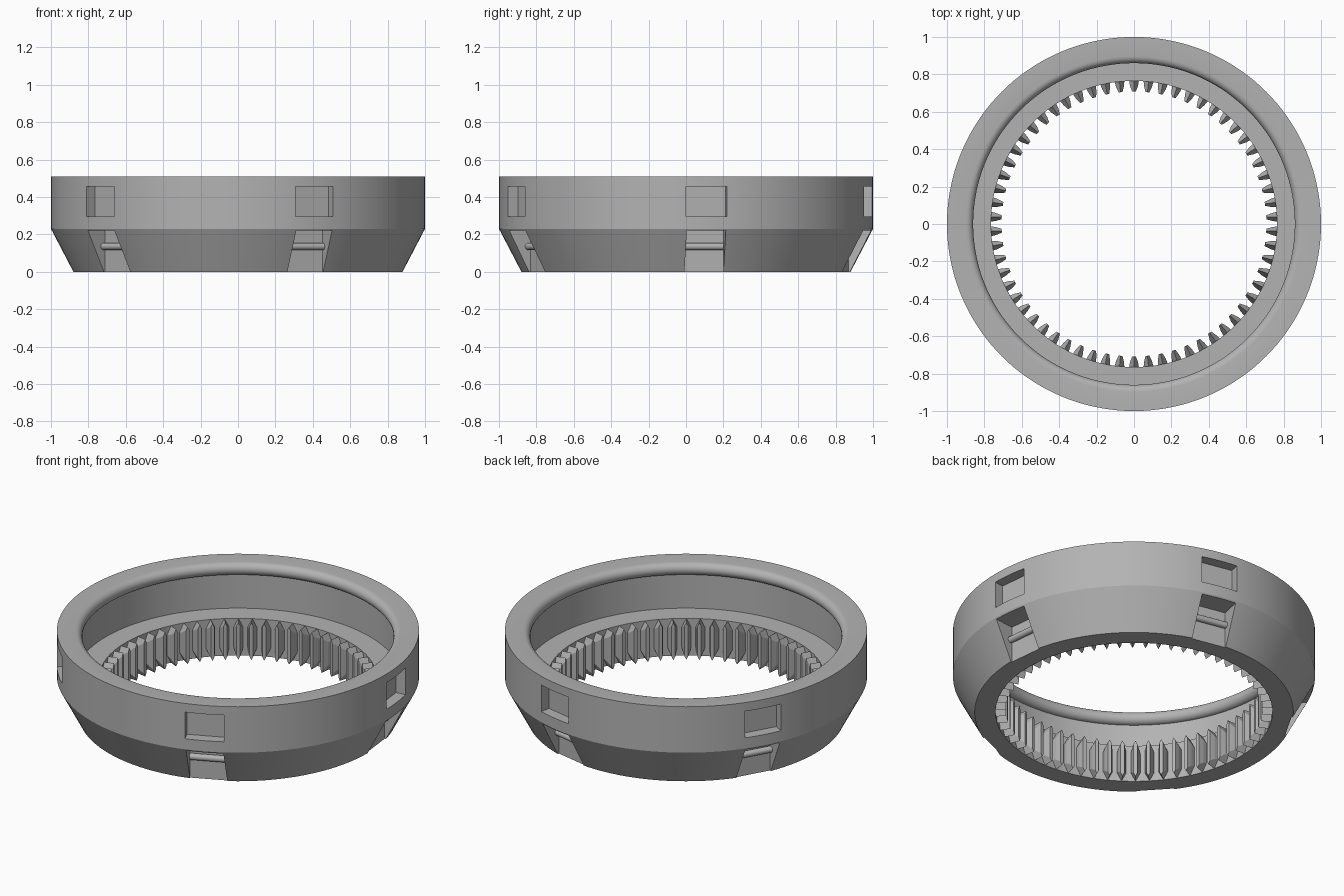
import bpy, bmesh, math
from mathutils import Matrix, Vector

cube = bpy.data.objects.get("Cube")
if cube:
    bpy.data.objects.remove(cube, do_unlink=True)

# One plain grey material
grey = bpy.data.materials.new("plain_grey")
grey.use_nodes = True
COLOR = (0.45, 0.45, 0.45, 1)
grey.diffuse_color = COLOR
grey.node_tree.nodes["Principled BSDF"].inputs["Base Color"].default_value = COLOR

SEG = 144
TEETH = 62
FLOOR_Z = 0.226
POCKETS = [math.radians(6.3 + 72 * i) for i in range(5)]


def make_object(name, bm):
    bmesh.ops.recalc_face_normals(bm, faces=bm.faces)
    mesh = bpy.data.meshes.new(name)
    bm.to_mesh(mesh)
    bm.free()
    mesh.materials.append(grey)
    obj = bpy.data.objects.new(name, mesh)
    bpy.context.collection.objects.link(obj)
    return obj


def activate(obj):
    bpy.ops.object.select_all(action='DESELECT')
    obj.select_set(True)
    bpy.context.view_layer.objects.active = obj


def smooth(obj):
    activate(obj)
    bpy.ops.object.shade_smooth_by_angle(angle=math.radians(25))


def lathe(name, profile):
    bm = bmesh.new()
    rings = []
    for i in range(SEG):
        a = 2 * math.pi * i / SEG
        rings.append([bm.verts.new((r * math.cos(a), r * math.sin(a), z)) for r, z in profile])
    n = len(profile)
    for i in range(SEG):
        p, q = rings[i], rings[(i + 1) % SEG]
        for j in range(n):
            k = (j + 1) % n
            bm.faces.new((p[j], q[j], q[k], p[k]))
    return make_object(name, bm)


def radial_boxes(name, r0, r1, half_width, z0, z1):
    """One box per pocket, spanning r0..r1 along its outward direction."""
    bm = bmesh.new()
    for a in POCKETS:
        mat = (Matrix.Rotation(a, 4, 'Z')
               @ Matrix.Translation(((r0 + r1) / 2, 0, (z0 + z1) / 2))
               @ Matrix.Diagonal((r1 - r0, half_width * 2, z1 - z0, 1)))
        bmesh.ops.create_cube(bm, size=1, matrix=mat)
    return make_object(name, bm)


# Ring body: tapered outside, stepped bore, rounded bead under the rim
bead_r, bead_z, bead = 0.898, 0.472, 0.038
profile = [(0.765, 0), (0.88, 0), (1, 0.23), (1, 0.51)]
for i in range(13):
    t = math.pi * i / 12
    profile.append((bead_r - bead * math.sin(t), bead_z + bead * math.cos(t)))
profile += [(bead_r, FLOOR_Z), (0.765, FLOOR_Z)]
body = lathe("ring_body", profile)

# Rectangular windows above, open notches in the taper below
cutters = [radial_boxes("window_cutter", 0.935, 1.1, 0.11, 0.295, 0.457),
           radial_boxes("notch_cutter", 0.866, 1.1, 0.105, -0.1, 0.221)]
for cutter in cutters:
    cutter.hide_render = True
    mod = body.modifiers.new("cut", 'BOOLEAN')
    mod.operation = 'DIFFERENCE'
    mod.solver = 'EXACT'
    mod.object = cutter
    activate(body)
    bpy.ops.object.modifier_apply(modifier=mod.name)
    bpy.data.objects.remove(cutter, do_unlink=True)
smooth(body)

# Inner teeth: tapering to the tip, with gabled upper and lower ends
bm = bmesh.new()
sections = [(0.775, 0.028), (0.738, 0.021), (0.708, 0.01)]
SLOPE = 2.0
for i in range(TEETH):
    rot = Matrix.Rotation(math.pi / 2 + 2 * math.pi * i / TEETH, 3, 'Z')
    loops = []
    for r, w in sections:
        d = w * SLOPE
        outline = [(-w, d), (0, 0), (w, d), (w, FLOOR_Z - d), (0, FLOOR_Z), (-w, FLOOR_Z - d)]
        loops.append([bm.verts.new(rot @ Vector((r, t, z))) for t, z in outline])
    for p, q in zip(loops, loops[1:]):
        for j in range(6):
            k = (j + 1) % 6
            bm.faces.new((p[j], p[k], q[k], q[j]))
    bm.faces.new(loops[0])
    bm.faces.new(loops[-1])
make_object("inner_teeth", bm)

# Round bar across each notch
bm = bmesh.new()
for a in POCKETS:
    mat = (Matrix.Rotation(a, 4, 'Z') @ Matrix.Translation((0.878, 0, 0.135))
           @ Matrix.Rotation(math.pi / 2, 4, 'X'))
    bmesh.ops.create_cone(bm, cap_ends=True, segments=20, radius1=0.019, radius2=0.019,
                          depth=0.208, matrix=mat)
smooth(make_object("notch_bars", bm))
